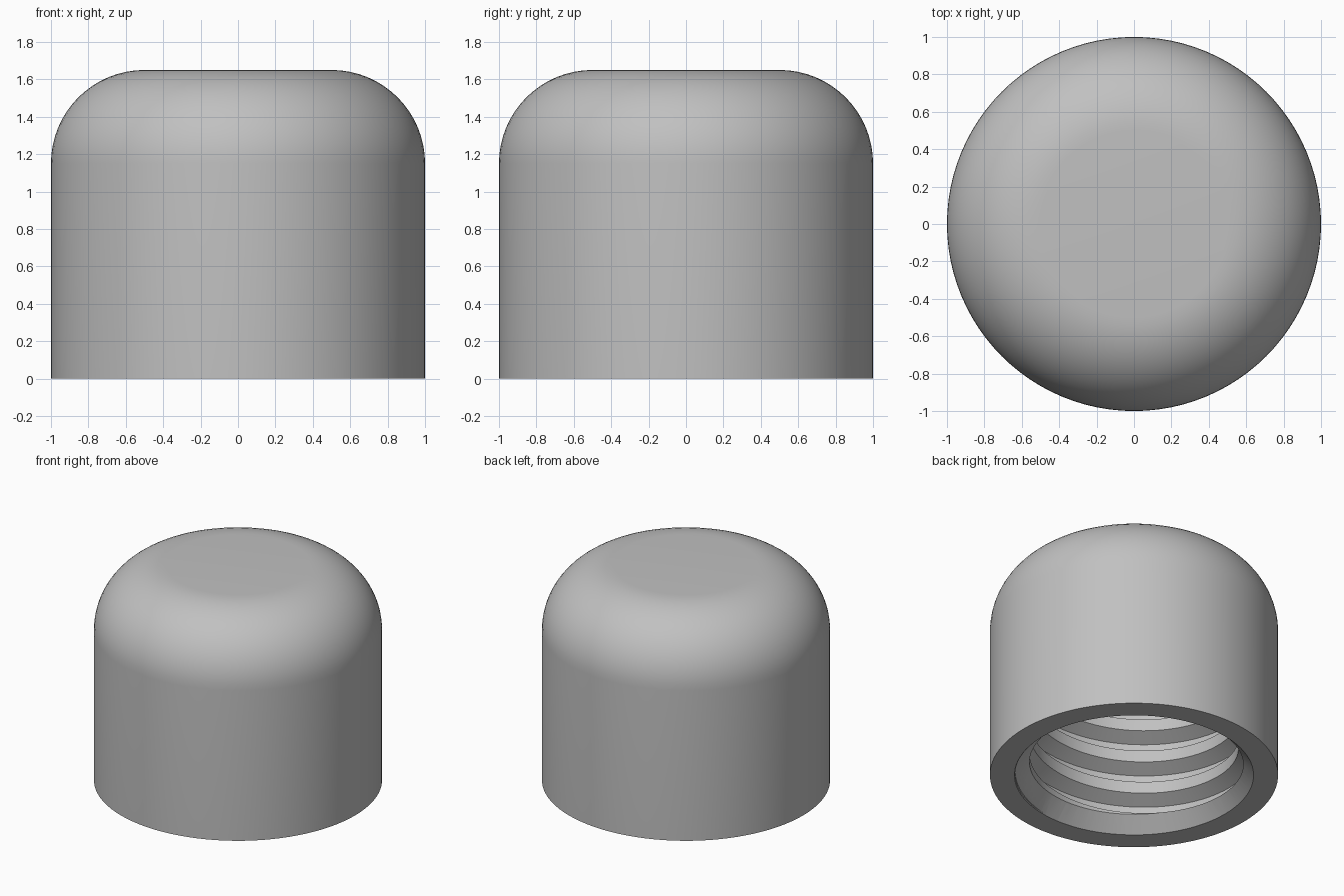
import bpy, bmesh, math

if "Cube" in bpy.data.objects:
    bpy.data.objects.remove(bpy.data.objects["Cube"], do_unlink=True)

SEG = 96
HEIGHT, FILLET = 1.65, 0.5
MINOR, MAJOR, PITCH = 0.725, 0.825, 0.25
CEILING, MOUTH = 1.3, 0.83

grey = bpy.data.materials.new("grey plastic")
grey.use_nodes = True
colour = (0.53, 0.53, 0.53, 1)
grey.diffuse_color = colour
grey.node_tree.nodes["Principled BSDF"].inputs["Base Color"].default_value = colour


def make_object(name, bm):
    bmesh.ops.recalc_face_normals(bm, faces=bm.faces[:])
    mesh = bpy.data.meshes.new(name)
    bm.to_mesh(mesh)
    bm.free()
    mesh.materials.append(grey)
    obj = bpy.data.objects.new(name, mesh)
    bpy.context.collection.objects.link(obj)
    return obj


def polar(r, a, z):
    return (r * math.cos(a), r * math.sin(a), z)


def lathe(name, profile):
    """Closed solid turned from (radius, height) points, with flat ends."""
    bm = bmesh.new()
    rings = [[bm.verts.new(polar(r, math.tau * i / SEG, z)) for i in range(SEG)]
             for r, z in profile]
    for low, high in zip(rings, rings[1:]):
        for i in range(SEG):
            n = (i + 1) % SEG
            bm.faces.new((low[i], low[n], high[n], high[i]))
    bm.faces.new(rings[0])
    bm.faces.new(rings[-1])
    return make_object(name, bm)


def threaded_core(name, turns):
    """Solid right-handed screw whose outside is the shape of the thread."""
    # Lower flank, crest, upper flank and root of one ridge
    profile = [(MAJOR, 0), (MINOR, 0.055), (MINOR, 0.145), (MAJOR, 0.2)]
    start = 0.03 + PITCH / 8 - 2 * PITCH
    bm = bmesh.new()
    columns = []
    for i in range(SEG):
        turn = i / SEG
        columns.append([bm.verts.new(polar(r, math.tau * turn,
                                           start + z + PITCH * (k + turn)))
                        for k in range(turns) for r, z in profile])
    rows = len(columns[0])
    for i in range(SEG):
        here, after = columns[i], columns[(i + 1) % SEG]
        step = len(profile) if i == SEG - 1 else 0
        for j in range(rows - 1 - step):
            bm.faces.new((here[j], after[j + step], after[j + step + 1], here[j + 1]))
    # Close both open ends with fans, beyond the part that is used
    middle = start + turns * PITCH / 2
    rim = [e for e in bm.edges if e.is_boundary]
    for z, lower in ((start - 0.3, True), (start + turns * PITCH + 0.6, False)):
        tip = bm.verts.new((0, 0, z))
        for e in rim:
            if (e.verts[0].co.z < middle) == lower:
                bm.faces.new((e.verts[0], e.verts[1], tip))
    return make_object(name, bm)


def combine(target, tool, operation):
    mod = target.modifiers.new("cut", 'BOOLEAN')
    mod.operation, mod.solver, mod.object = operation, 'EXACT', tool
    bpy.context.view_layer.objects.active = target
    bpy.ops.object.modifier_apply(modifier=mod.name)
    bpy.data.objects.remove(tool, do_unlink=True)


# Outer body with a rounded shoulder
shoulder = [(1 - FILLET + FILLET * math.cos(a), HEIGHT - FILLET + FILLET * math.sin(a))
            for a in (math.pi / 2 * i / 16 for i in range(17))]
cap = lathe("threaded_cap", [(1, 0)] + shoulder)

# Threaded hole with a flat ceiling and a chamfered mouth
hole = threaded_core("thread_hole", 10)
combine(hole, lathe("hole_limit", [(0.95, -0.1), (0.95, CEILING)]), 'INTERSECT')
combine(cap, hole, 'DIFFERENCE')
chamfer = lathe("mouth_chamfer", [(MOUTH + 0.05, -0.05), (MOUTH - 0.15, 0.15)])
combine(cap, chamfer, 'DIFFERENCE')

# Smooth walls, crisp thread and rim edges
bpy.ops.object.select_all(action='DESELECT')
cap.select_set(True)
bpy.context.view_layer.objects.active = cap
bpy.ops.object.shade_smooth_by_angle(angle=math.radians(28))
